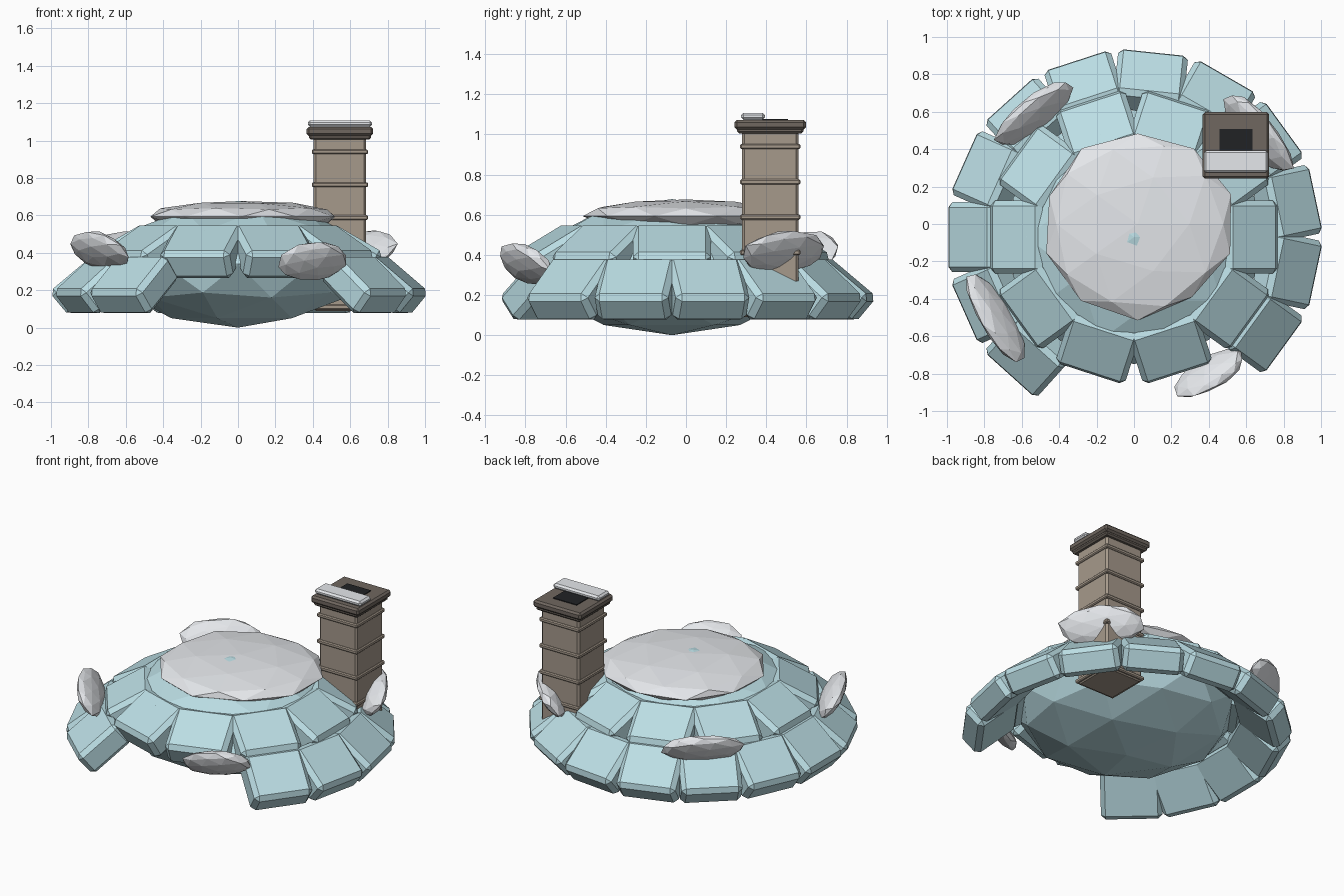
import bpy, bmesh, math, random
from mathutils import Matrix, Vector

if "Cube" in bpy.data.objects:
    bpy.data.objects.remove(bpy.data.objects["Cube"])

CY = -0.07  # dome axis y


def mat(name, r, g, b):
    m = bpy.data.materials.new(name)
    m.diffuse_color = (r, g, b, 1)
    m.use_nodes = True
    m.node_tree.nodes["Principled BSDF"].inputs["Base Color"].default_value = m.diffuse_color
    return m


ICE = mat("ice", 0.50, 0.73, 0.78)
SNOW = mat("snow", 0.78, 0.80, 0.83)
BRICK = mat("brick", 0.38, 0.32, 0.26)
STONE = mat("stone", 0.16, 0.135, 0.115)
SOOT = mat("soot", 0.015, 0.016, 0.018)


def finish(bm, name, m):
    bmesh.ops.recalc_face_normals(bm, faces=bm.faces[:])
    me = bpy.data.meshes.new(name)
    bm.to_mesh(me)
    bm.free()
    ob = bpy.data.objects.new(name, me)
    me.materials.append(m)
    bpy.context.collection.objects.link(ob)
    return ob


def add_box(bm, size, matrix, bevel):
    t = bmesh.new()
    bmesh.ops.create_cube(t, size=1)
    bmesh.ops.scale(t, vec=size, verts=t.verts[:])
    if bevel:
        bmesh.ops.bevel(t, geom=t.edges[:], offset=bevel, segments=1, affect='EDGES')
    t.transform(matrix)
    me = bpy.data.meshes.new("tmp")
    t.to_mesh(me)
    t.free()
    bm.from_mesh(me)
    bpy.data.meshes.remove(me)


def box(name, x0, x1, y0, y1, z0, z1, bevel, m):
    bm = bmesh.new()
    c = Matrix.Translation(((x0 + x1) / 2, (y0 + y1) / 2, (z0 + z1) / 2))
    add_box(bm, (x1 - x0, y1 - y0, z1 - z0), c, bevel)
    return finish(bm, name, m)


def frame(deg, r, z, slope):
    """Axes: tangent, along slope (inward and up), outward normal."""
    a, s = math.radians(deg), math.radians(slope)
    rad = Vector((math.cos(a), math.sin(a), 0))
    up = Vector((0, 0, 1))
    along = -rad * math.cos(s) + up * math.sin(s)
    normal = rad * math.sin(s) + up * math.cos(s)
    tangent = along.cross(normal)
    rot = Matrix((tangent, along, normal)).transposed().to_4x4()
    return Matrix.Translation(rad * r + Vector((0, CY, z))) @ rot


def blob(name, matrix, radii, jitter, seed, m):
    rnd = random.Random(seed)
    bm = bmesh.new()
    bmesh.ops.create_icosphere(bm, subdivisions=2, radius=1)
    for v in bm.verts:
        v.co *= 1 + rnd.uniform(-jitter, jitter)
        v.co = Vector((v.co.x * radii[0], v.co.y * radii[1], v.co.z * radii[2]))
    bm.transform(matrix)
    return finish(bm, name, m)


# Two courses of tilted ice blocks; the lower one is open at the front
def course(name, count, start, skip, r, z, slope, size):
    bm = bmesh.new()
    for i in range(count):
        if i not in skip:
            add_box(bm, size, frame(start + i * 360 / count, r, z, slope), 0.028)
    return finish(bm, name, ICE)


course("lower_ice_blocks", 15, 180, (3, 4, 5), 0.833, 0.228, 40, (0.375, 0.32, 0.17))
course("upper_ice_blocks", 10, 0, (), 0.60, 0.406, 30, (0.39, 0.32, 0.17))

# Inner dome shell
blob("inner_dome", Matrix.Translation((0, CY, 0.339)), (0.68, 0.68, 0.339), 0, 0, ICE)

# Snow cap on the crown
blob("snow_cap", Matrix.Translation((0.02, 0, 0.593)), (0.51, 0.50, 0.085), 0.04, 4, SNOW)

# Snow drifts leaning outward around the rim
for i, (deg, r, z, length) in enumerate([(129, 0.85, 0.41, 0.26), (40, 0.865, 0.415, 0.27),
                                         (-61, 0.83, 0.355, 0.21), (210, 0.855, 0.41, 0.27)]):
    blob(f"snow_drift_{i + 1}", frame(deg, r, z, 180 - 52), (length, 0.13, 0.055), 0.06, 10 + i, SNOW)

# Chimney shaft with raised bands
X, Y = 0.545, 0.42
box("chimney_shaft", X - 0.14, X + 0.14, Y - 0.14, Y + 0.14, 0.09, 1.02, 0.012, BRICK)
for i in range(6):
    z = 0.94 - i * 0.176
    z = max(z, 0.11)
    box(f"chimney_band_{i + 1}", X - 0.15, X + 0.15, Y - 0.15, Y + 0.15, z - 0.013, z + 0.013, 0.006, BRICK)

# Chimney crown, flue opening and snow strip
box("chimney_crown_lower", X - 0.165, X + 0.165, Y - 0.165, Y + 0.165, 1.005, 1.04, 0.01, STONE)
box("chimney_crown", X - 0.178, X + 0.178, Y - 0.178, Y + 0.178, 1.025, 1.073, 0.012, STONE)
box("flue_opening", X - 0.088, X + 0.088, Y - 0.088, Y + 0.088, 1.05, 1.078, 0, SOOT)
box("crown_snow", X - 0.172, X + 0.172, Y - 0.145, Y - 0.027, 1.073, 1.108, 0.012, SNOW)
